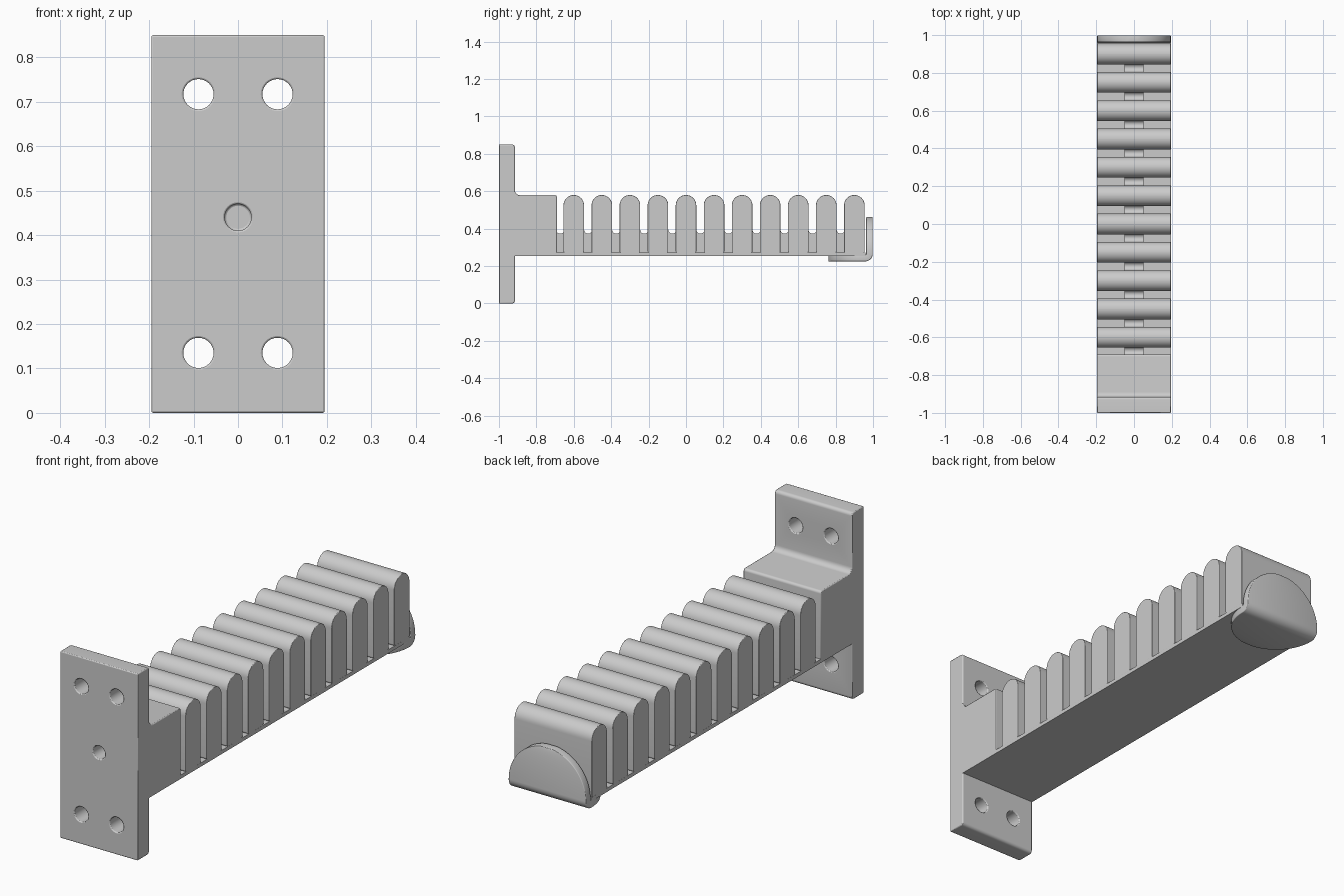
import bpy, bmesh, math
from mathutils import Vector, Matrix

if "Cube" in bpy.data.objects:
    bpy.data.objects.remove(bpy.data.objects["Cube"])

W = 0.195  # half width of the whole bracket


def finish(bm, name, bevel=0.0, segs=3):
    bmesh.ops.recalc_face_normals(bm, faces=bm.faces)
    me = bpy.data.meshes.new(name)
    bm.to_mesh(me)
    bm.free()
    ob = bpy.data.objects.new(name, me)
    bpy.context.collection.objects.link(ob)
    if bevel:
        add_bevel(ob, bevel, segs)
    return ob


def add_bevel(ob, width, segs=3):
    m = ob.modifiers.new("bevel", 'BEVEL')
    m.width, m.segments = width, segs
    m.limit_method, m.angle_limit = 'ANGLE', math.radians(35)


def smooth(ob):
    bpy.ops.object.select_all(action='DESELECT')
    ob.select_set(True)
    bpy.context.view_layer.objects.active = ob
    bpy.ops.object.shade_smooth_by_angle(angle=math.radians(35))


def rounded(corners, n=6):
    """(y, z, radius) corners -> outline with rounded corners."""
    pts = []
    for i, (y, z, r) in enumerate(corners):
        p = Vector((y, z))
        if r == 0:
            pts.append(p)
            continue
        a = (Vector(corners[i - 1][:2]) - p).normalized()
        b = (Vector(corners[(i + 1) % len(corners)][:2]) - p).normalized()
        c = p + (a + b) * r
        for k in range(n + 1):
            t = k / n * math.pi / 2
            pts.append(c - b * r * math.cos(t) - a * r * math.sin(t))
    return pts


def extrude_x(name, outline, half, bevel=0.0):
    """Extrude a YZ outline across x."""
    bm = bmesh.new()
    f = bm.faces.new([bm.verts.new((-half, y, z)) for y, z in outline])
    ext = bmesh.ops.extrude_face_region(bm, geom=[f])
    vs = [g for g in ext['geom'] if isinstance(g, bmesh.types.BMVert)]
    bmesh.ops.translate(bm, verts=vs, vec=(2 * half, 0, 0))
    return finish(bm, name, bevel)


# wall plate with the root block, one T-shaped profile
plate = extrude_x("wall_plate", rounded([
    (-1, 0, 0), (-0.915, 0, 0.015), (-0.915, 0.265, 0.01), (-0.69, 0.265, 0),
    (-0.69, 0.58, 0.012), (-0.915, 0.58, 0.025), (-0.915, 0.85, 0.015),
    (-1, 0.85, 0)]), W)

# four through holes and one blind centre hole
bm = bmesh.new()
holes = [(sx * 0.089, z, 0.034, 0.4) for sx in (-1, 1) for z in (0.135, 0.717)]
for x, z, r, depth in holes + [(0, 0.44, 0.03, 0.3)]:
    bmesh.ops.create_cone(
        bm, cap_ends=True, segments=32, radius1=r, radius2=r, depth=depth,
        matrix=Matrix.Translation((x, -1.05, z)) @ Matrix.Rotation(math.pi / 2, 4, 'X'))
cutter = finish(bm, "hole_cutter")
cutter.hide_render = True
m = plate.modifiers.new("holes", 'BOOLEAN')
m.operation, m.object = 'DIFFERENCE', cutter
bpy.context.view_layer.objects.active = plate
bpy.ops.object.modifier_apply(modifier="holes")
bpy.data.objects.remove(cutter)
add_bevel(plate, 0.004, 2)
smooth(plate)

# thin strip under everything
smooth(extrude_x("base_strip", [(-0.93, 0.255), (0.96, 0.255), (0.96, 0.272), (-0.93, 0.272)], W))

# narrow spine joining the fins, with a U-shaped valley in every gap
spine = [(-0.72, 0.262), (0.9, 0.262), (0.9, 0.395)]
for i in reversed(range(11)):
    mid = -0.673 + 0.15 * i
    if i == 0:
        mid = -0.6725
    for k in range(9):
        t = math.pi * k / 8
        spine.append((mid + 0.022 * math.cos(t), 0.395 - 0.022 * math.sin(t)))
spine.append((-0.72, 0.395))
smooth(extrude_x("spine", spine, 0.05))

# eleven round-topped fins
for i in range(11):
    y = -0.6 + 0.15 * i
    fin = rounded([(y - 0.055, 0.27, 0.01), (y + 0.055, 0.27, 0.01),
                   (y + 0.055, 0.58, 0.0549), (y - 0.055, 0.58, 0.0549)], 10)
    smooth(extrude_x(f"fin_{i + 1}", fin, W, 0.012))

# end cap: rounded tab folded up around the tip
R, T = 0.04, 0.225
tip = [0.195 * (1 - math.cos(math.radians(a))) for a in range(6, 91, 6)]
wid = [W * math.sin(math.radians(a)) for a in range(6, 91, 6)]
rows = [(0.76 + d, T, w) for d, w in zip(tip, wid)]
for k in range(9):
    t = math.pi / 2 * k / 8
    rows.append((0.998 - R + R * math.sin(t), T + R - R * math.cos(t), W))
rows += [(0.998, 0.463 - d, w) for d, w in reversed(list(zip(tip, wid)))]
bm = bmesh.new()
pairs = [(bm.verts.new((-w, y, z)), bm.verts.new((w, y, z))) for y, z, w in rows]
for (a, b), (c, d) in zip(pairs, pairs[1:]):
    bm.faces.new((a, b, d, c))
bmesh.ops.recalc_face_normals(bm, faces=bm.faces)
bm.faces.ensure_lookup_table()
if bm.faces[0].normal.z > 0:
    bmesh.ops.reverse_faces(bm, faces=bm.faces)
me = bpy.data.meshes.new("end_cap")
bm.to_mesh(me)
bm.free()
cap = bpy.data.objects.new("end_cap", me)
bpy.context.collection.objects.link(cap)
s = cap.modifiers.new("thickness", 'SOLIDIFY')
s.thickness, s.offset = 0.035, -1
add_bevel(cap, 0.008)
smooth(cap)
